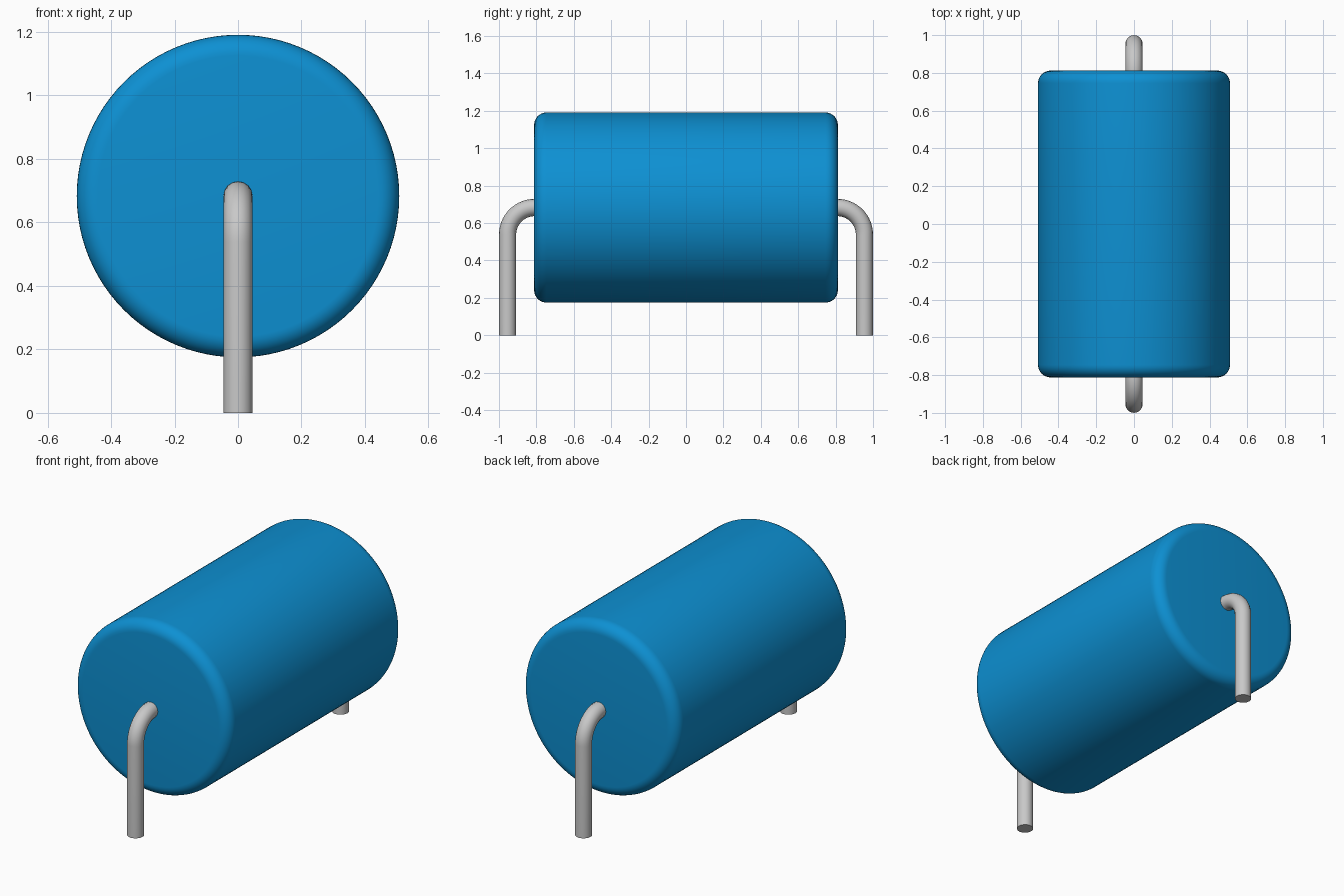
import bpy
from math import sin, cos, pi, radians

cube = bpy.data.objects.get("Cube")
if cube:
    bpy.data.objects.remove(cube, do_unlink=True)

AXIS_Z = 0.683        # height of the body's axis
BODY_R, BODY_HALF, ROUNDING = 0.508, 0.812, 0.066
LEAD_R, LEAD_Y, BEND_R = 0.046, 0.954, 0.145


def material(name, color):
    mat = bpy.data.materials.new(name)
    mat.use_nodes = True
    mat.diffuse_color = color
    mat.node_tree.nodes["Principled BSDF"].inputs["Base Color"].default_value = color
    return mat


def activate(obj):
    bpy.ops.object.select_all(action="DESELECT")
    obj.select_set(True)
    bpy.context.view_layer.objects.active = obj


blue = material("body blue", (0.004, 0.28, 0.65, 1))
grey = material("lead grey", (0.58, 0.58, 0.58, 1))

# Body: a lying cylinder with rounded rims
bpy.ops.mesh.primitive_cylinder_add(
    vertices=96, radius=BODY_R, depth=2 * BODY_HALF,
    location=(0, 0, AXIS_Z), rotation=(pi / 2, 0, 0))
body = bpy.context.object
body.name = "body"
body.data.materials.append(blue)
bevel = body.modifiers.new("rounded rims", "BEVEL")
bevel.width = ROUNDING
bevel.segments = 8
bevel.limit_method = "ANGLE"
bevel.angle_limit = radians(40)
bpy.ops.object.modifier_apply(modifier=bevel.name)
bpy.ops.object.shade_smooth_by_angle(angle=radians(30))


# Leads: round wire leaving the end face and bending down to the ground
def lead(name, side):
    path = [(BODY_HALF - 0.05, AXIS_Z)]
    for i in range(17):
        a = pi / 2 * i / 16
        path.append((LEAD_Y - BEND_R + BEND_R * sin(a),
                     AXIS_Z - BEND_R + BEND_R * cos(a)))
    path.append((LEAD_Y, 0))

    curve = bpy.data.curves.new(name, "CURVE")
    curve.dimensions = "3D"
    curve.bevel_depth = LEAD_R
    curve.bevel_resolution = 6
    curve.use_fill_caps = True
    spline = curve.splines.new("POLY")
    spline.points.add(len(path) - 1)
    for point, (y, z) in zip(spline.points, path):
        point.co = (0, side * y, z, 1)
    obj = bpy.data.objects.new(name, curve)
    bpy.context.collection.objects.link(obj)
    curve.materials.append(grey)
    activate(obj)
    bpy.ops.object.convert(target="MESH")
    bpy.ops.object.shade_smooth_by_angle(angle=radians(40))


lead("front_lead", -1)
lead("back_lead", 1)
